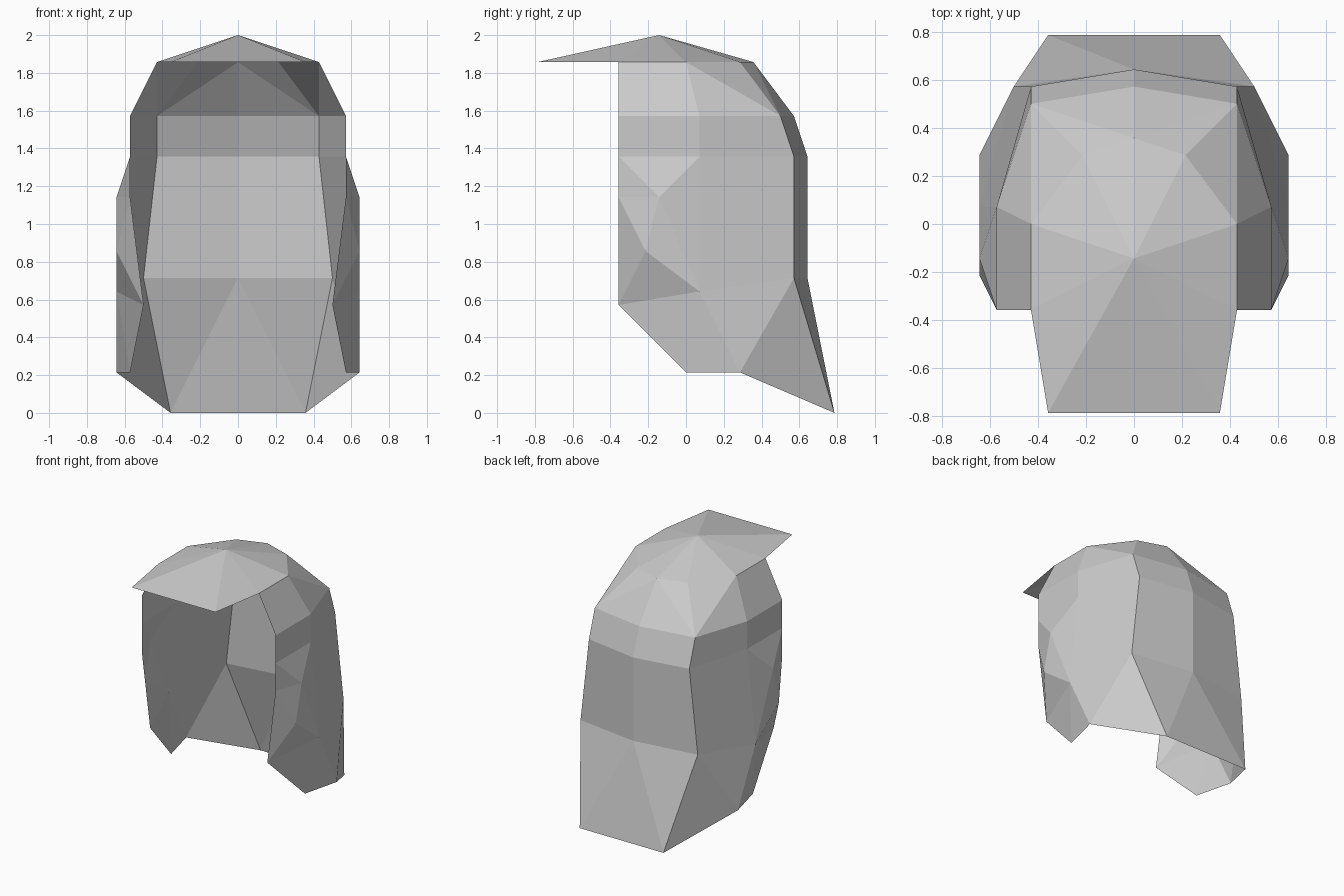
import bpy, bmesh
from mathutils import Vector

UNIT = 1 / 14  # the shape sits on a regular modelling grid

cube = bpy.data.objects.get("Cube")
if cube:
    bpy.data.objects.remove(cube, do_unlink=True)

grey = bpy.data.materials.new("hair_grey")
grey.use_nodes = True
GREY = (0.6, 0.6, 0.6, 1)
grey.diffuse_color = GREY
grey.node_tree.nodes["Principled BSDF"].inputs["Base Color"].default_value = GREY

# Left-half landmarks shared by neighbouring parts, in grid units
P = dict(
    crown_top=(0, -2, 28), crown_front=(6, -5, 26), crown_side=(6, 0, 26),
    crown_corner=(3, 4, 26), crown_back=(0, 5, 26),
    visor_mid=(0, -11, 26), visor_tip=(5, -11, 26),
    brow_front=(8, -5, 22), brow_side=(8, 1, 22), brow_corner=(6, 7, 22), brow_back=(0, 8, 22),
    ear_front=(8, -5, 19), ear_side=(8, 1, 19), ear_corner=(6, 8, 19), ear_back=(0, 9, 19),
    cheek_front=(8, -5, 16), cheek_side=(9, -2, 16), cheek_low=(9, -3, 12),
    jaw_front=(7, -5, 8), jaw_side=(9, 1, 9), lock_front=(8, 0, 3), lock_back=(9, 4, 3),
    nape_corner=(7, 8, 10), nape_back=(0, 9, 10), tail_corner=(5, 11, 0), tail_back=(0, 11, 0),
)


def sheet(name, *faces):
    """Build half of a thin sheet from landmark names, face it outward, mirror it."""
    bm = bmesh.new()
    verts = {}
    for face in faces:
        for key in face.split():
            if key not in verts:
                verts[key] = bm.verts.new(Vector(P[key]) * UNIT)
        bm.faces.new([verts[key] for key in face.split()])
    bm.normal_update()
    for f in bm.faces:
        if f.normal.dot(f.calc_center_median() - Vector((0, 0, 1))) < 0:
            f.normal_flip()
    mesh = bpy.data.meshes.new(name)
    bm.to_mesh(mesh)
    bm.free()
    mesh.materials.append(grey)
    obj = bpy.data.objects.new(name, mesh)
    bpy.context.collection.objects.link(obj)
    mirror = obj.modifiers.new("mirror", "MIRROR")
    mirror.use_clip = True
    return obj


# Peaked fringe over the face
sheet("fringe",
      "crown_top visor_mid visor_tip",
      "crown_top visor_tip crown_front")

# Rounded top of the head
sheet("crown",
      "crown_top crown_front crown_side",
      "crown_top crown_side crown_corner",
      "crown_top crown_corner crown_back",
      "crown_front brow_front brow_side crown_side",
      "crown_side brow_side brow_corner",
      "crown_side brow_corner crown_corner",
      "crown_corner brow_corner crown_back",
      "crown_back brow_corner brow_back")

# Upright band around the head
band = ("front", "side", "corner", "back")
sheet("head_band",
      *(f"brow_{a} ear_{a} ear_{b} brow_{b}" for a, b in zip(band, band[1:])))

# Side locks framing the face
sheet("side_locks",
      "ear_front cheek_side ear_side",
      "ear_front cheek_front cheek_side",
      "cheek_front cheek_low cheek_side",
      "cheek_front jaw_front cheek_low",
      "jaw_front jaw_side cheek_low",
      "ear_side cheek_side jaw_side",
      "cheek_side cheek_low jaw_side",
      "ear_side jaw_side nape_corner ear_corner",
      "jaw_front lock_front jaw_side",
      "jaw_side lock_front lock_back",
      "jaw_side lock_back nape_corner",
      "lock_back tail_corner nape_corner")

# Long panel down the back
sheet("back_panel",
      "ear_corner nape_corner nape_back ear_back",
      "nape_corner tail_corner nape_back",
      "nape_back tail_corner tail_back")
